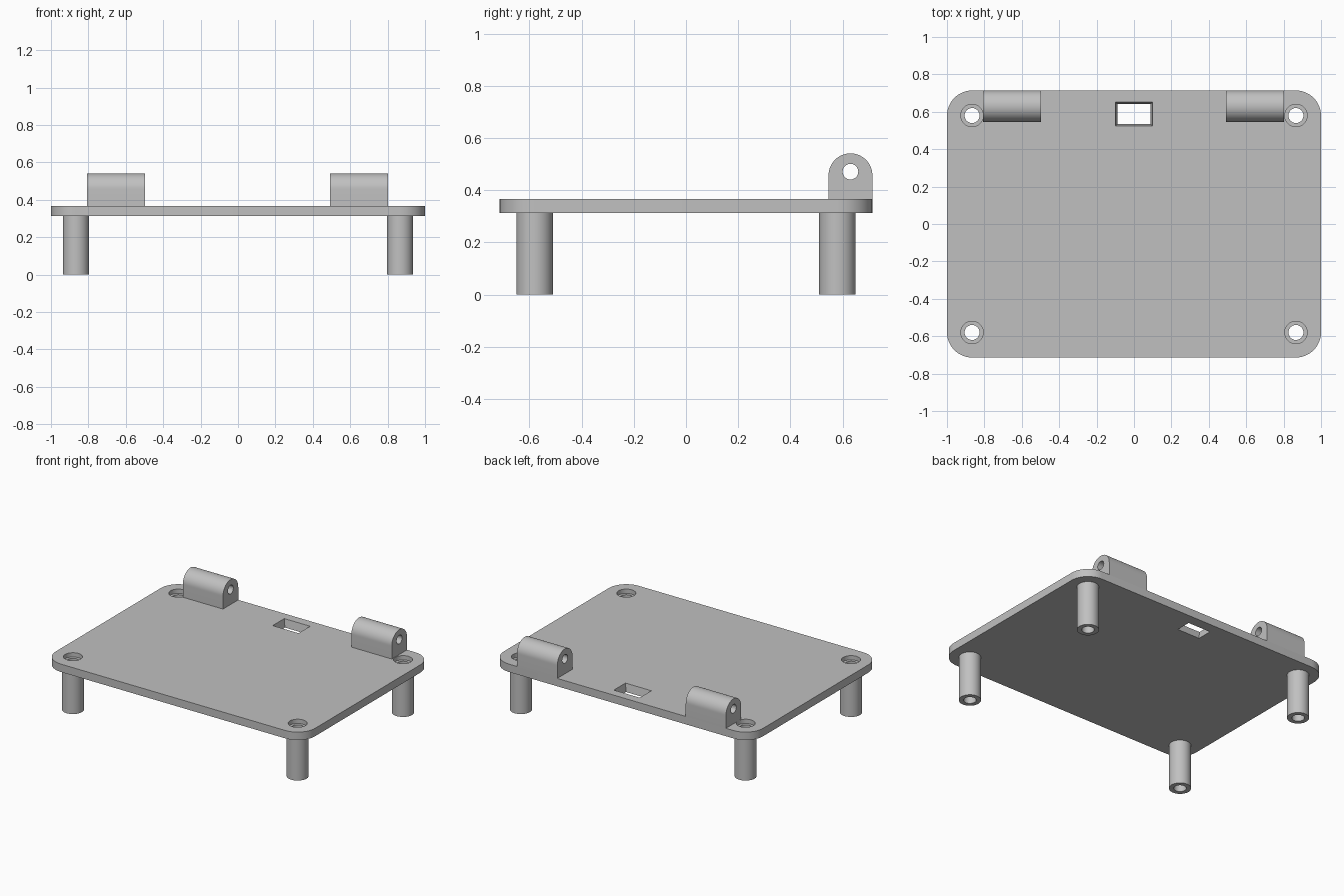
import bpy
import bmesh
from math import sin, cos, pi, radians
from mathutils import Matrix, Vector

default = bpy.data.objects.get("Cube")
if default:
    bpy.data.objects.remove(default, do_unlink=True)

HALF_X, HALF_Y = 1.0, 0.714
PLATE_BOTTOM, PLATE_TOP = 0.312, 0.367
CORNER = 0.135
POST_X, POST_Y = 0.866, 0.58
POST_R, BORE_R, RECESS_R = 0.07, 0.04, 0.06
RECESS_DEPTH = 0.03

grey = bpy.data.materials.new("plain grey")
grey.use_nodes = True
grey.diffuse_color = (0.53, 0.53, 0.53, 1)
grey.node_tree.nodes["Principled BSDF"].inputs["Base Color"].default_value = grey.diffuse_color


def arc(cx, cy, r, start, end, steps):
    angles = [radians(start + (end - start) * i / steps) for i in range(steps + 1)]
    return [(cx + r * cos(a), cy + r * sin(a)) for a in angles]


def circle(cx, cy, r, steps=48):
    return arc(cx, cy, r, 0, 360, steps)[:-1]


def prism(name, outline, low, high, frame=Matrix(), top_outline=None):
    """Solid between an outline at low and an outline at high."""
    bm = bmesh.new()
    bottom = [bm.verts.new((x, y, low)) for x, y in outline]
    top = [bm.verts.new((x, y, high)) for x, y in (top_outline or outline)]
    bm.faces.new(bottom)
    bm.faces.new(top)
    n = len(outline)
    for i in range(n):
        j = (i + 1) % n
        bm.faces.new((bottom[i], bottom[j], top[j], top[i]))
    bm.transform(frame)
    bmesh.ops.recalc_face_normals(bm, faces=bm.faces[:])
    mesh = bpy.data.meshes.new(name)
    bm.to_mesh(mesh)
    bm.free()
    mesh.materials.append(grey)
    obj = bpy.data.objects.new(name, mesh)
    bpy.context.collection.objects.link(obj)
    return obj


def select(obj):
    bpy.ops.object.select_all(action='DESELECT')
    obj.select_set(True)
    bpy.context.view_layer.objects.active = obj


def cut(obj, cutter):
    cutter.hide_render = True
    mod = obj.modifiers.new("cut", 'BOOLEAN')
    mod.operation = 'DIFFERENCE'
    mod.solver = 'EXACT'
    mod.object = cutter
    select(obj)
    bpy.ops.object.modifier_apply(modifier=mod.name)
    bpy.data.objects.remove(cutter, do_unlink=True)


def smooth(obj):
    select(obj)
    bpy.ops.object.shade_smooth_by_angle(angle=radians(30))


def rectangle(cx, cy, hx, hy):
    return [(cx + sx * hx, cy + sy * hy) for sx, sy in ((-1, -1), (1, -1), (1, 1), (-1, 1))]


# Base plate with rounded corners
ix, iy = HALF_X - CORNER, HALF_Y - CORNER
outline = []
for k, (sx, sy) in enumerate(((1, 1), (-1, 1), (-1, -1), (1, -1))):
    outline += arc(sx * ix, sy * iy, CORNER, 90 * k, 90 * k + 90, 12)
plate = prism("base_plate", outline, PLATE_BOTTOM, PLATE_TOP)

# Screw recesses and hollow posts at the corners
for x, side in ((-POST_X, "right"), (POST_X, "left")):
    for y, end in ((-POST_Y, "front"), (POST_Y, "back")):
        cut(plate, prism("recess_cutter", circle(x, y, RECESS_R),
                         PLATE_TOP - RECESS_DEPTH, PLATE_TOP + 0.1))
        cut(plate, prism("bore_cutter", circle(x, y, BORE_R), 0.2, 0.5))
        post = prism(f"post_{end}_{side}", circle(x, y, POST_R), 0, PLATE_BOTTOM)
        cut(post, prism("bore_cutter", circle(x, y, BORE_R), -0.1, 0.5))
        smooth(post)

# Cable slot, narrowing slightly downward
cut(plate, prism("slot_cutter", rectangle(0, 0.588, 0.087, 0.053),
                 PLATE_BOTTOM - 0.001, PLATE_TOP + 0.001,
                 top_outline=rectangle(0, 0.588, 0.1, 0.064)))
smooth(plate)

# Hinge lugs: arched blocks along x, with a pin hole
along_x = Matrix(((0, 0, 1, 0), (1, 0, 0, 0), (0, 1, 0, 0), (0, 0, 0, 1)))
LUG_Y, LUG_Z, LUG_R = 0.63, 0.457, 0.084
profile = [(LUG_Y - LUG_R, PLATE_TOP), (LUG_Y + LUG_R, PLATE_TOP)]
profile += arc(LUG_Y, LUG_Z, LUG_R, 0, 180, 32)
for side, x0, x1 in (("right", -0.808, -0.498), ("left", 0.492, 0.803)):
    lug = prism(f"hinge_lug_{side}", profile, x0, x1, along_x)
    cut(lug, prism("pin_cutter", circle(LUG_Y, 0.471, 0.03, 32), x0 - 0.1, x1 + 0.1, along_x))
    smooth(lug)
